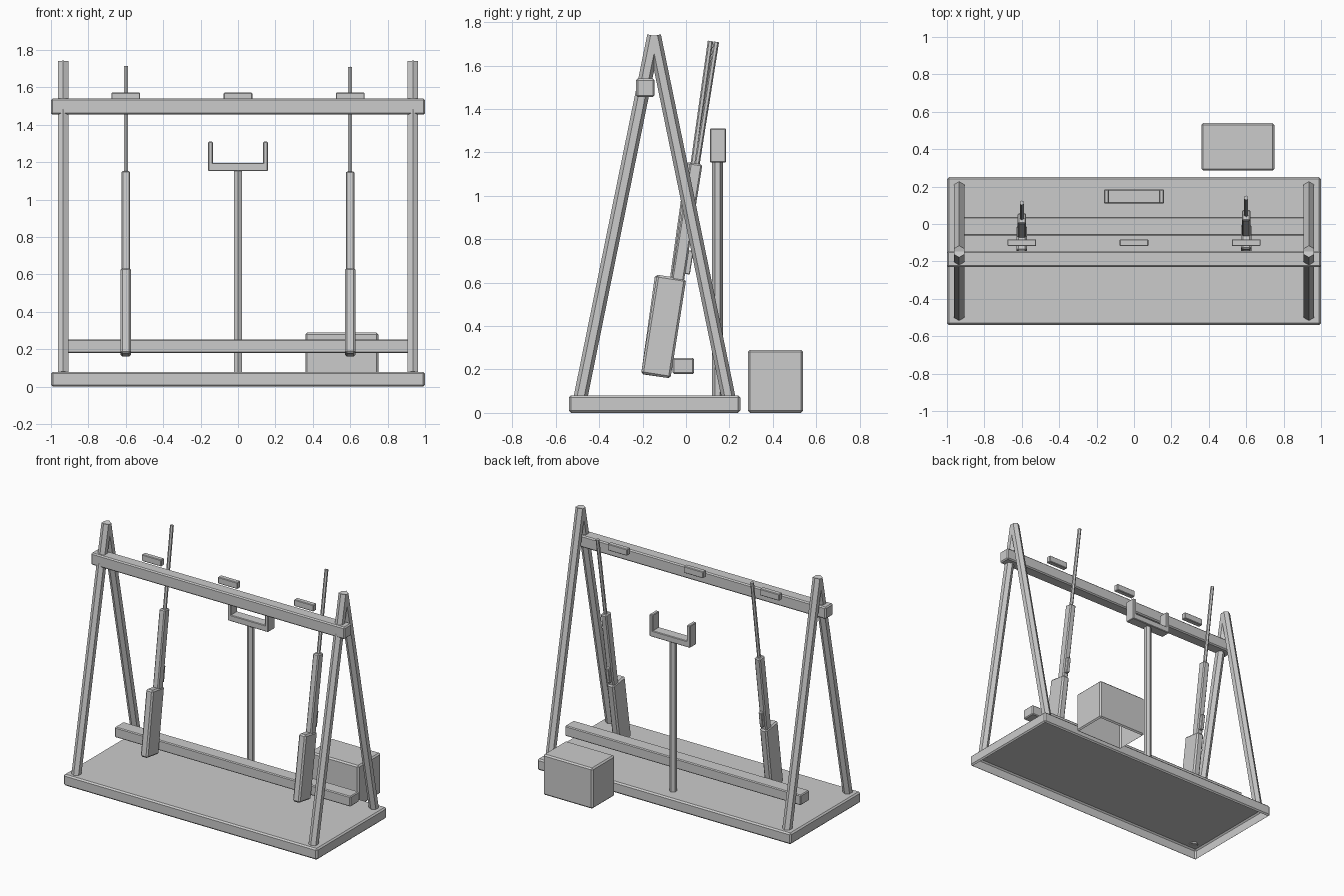
import bpy, bmesh
from math import radians
from mathutils import Vector, Matrix

if "Cube" in bpy.data.objects:
    bpy.data.objects.remove(bpy.data.objects["Cube"])


def finish(bm, name, mat=None):
    if mat:
        bmesh.ops.transform(bm, matrix=mat, verts=bm.verts)
    me = bpy.data.meshes.new(name)
    bm.to_mesh(me)
    bm.free()
    ob = bpy.data.objects.new(name, me)
    bpy.context.collection.objects.link(ob)
    return ob


def box(name, x, y, z, bevel=0.006, mat=None, open_bottom=False):
    """Chamfered box from (min, max) ranges."""
    bm = bmesh.new()
    bmesh.ops.create_cube(bm, size=1)
    for v in bm.verts:
        v.co = [r[0] + (c + 0.5) * (r[1] - r[0]) for c, r in zip(v.co, (x, y, z))]
    if bevel:
        bmesh.ops.bevel(bm, geom=bm.edges[:], offset=bevel, segments=1, affect='EDGES')
    if open_bottom:
        bm.normal_update()
        low = [f for f in bm.faces if f.normal.z < -0.99]
        bmesh.ops.delete(bm, geom=low, context='FACES')
    return finish(bm, name, mat)


def rod(name, a, b, r, mat=None):
    """Six-sided rod between two points, one corner facing the front."""
    a, b = Vector(a), Vector(b)
    d = b - a
    bm = bmesh.new()
    bmesh.ops.create_cone(bm, cap_ends=True, segments=6, radius1=r, radius2=r, depth=d.length)
    # keep a corner on the y axis
    corner = max(bm.verts, key=lambda v: v.co.y)
    if corner.co.y < r * 0.99:
        bmesh.ops.rotate(bm, verts=bm.verts, cent=(0, 0, 0), matrix=Matrix.Rotation(radians(30), 3, 'Z'))
    tilt = Vector((0, 0, 1)).rotation_difference(d.normalized()).to_matrix().to_4x4()
    bmesh.ops.transform(bm, matrix=Matrix.Translation((a + b) / 2) @ tilt, verts=bm.verts)
    return finish(bm, name, mat)


# Base tray and crate, both open underneath
box("base", (-1, 1), (-0.54, 0.25), (0, 0.08), 0.01, open_bottom=True)
box("crate", (0.36, 0.75), (0.285, 0.54), (0, 0.29), 0.01, open_bottom=True)

# A-frame legs
for side, x in (("left", -0.935), ("right", 0.935)):
    rod(f"front_leg_{side}", (x, -0.485, 0.075), (x, -0.147, 1.737), 0.032)
    rod(f"back_leg_{side}", (x, 0.195, 0.075), (x, -0.147, 1.737), 0.032)

# Beams
box("top_beam", (-1, 1), (-0.23, -0.145), (1.455, 1.54), 0.008)
box("lower_rail", (-0.93, 0.93), (-0.062, 0.037), (0.18, 0.253), 0.006)

# Rest blocks behind the top beam
for i, x in enumerate((-0.6, 0, 0.6)):
    box(f"rest_block_{i + 1}", (x - 0.077, x + 0.077), (-0.118, -0.082), (1.525, 1.572), 0.004)

# Centre post with forked cradle
rod("stand_post", (0, 0.145, 0.075), (0, 0.145, 1.16), 0.025)
box("cradle_bar", (-0.16, 0.16), (0.11, 0.184), (1.153, 1.197), 0.004)
for side, x in (("left", -0.147), ("right", 0.147)):
    box(f"cradle_prong_{side}", (x - 0.013, x + 0.013), (0.11, 0.184), (1.18, 1.31), 0.004)

# Leaning long guns, the right one tilted slightly more
for side, x, tilt in (("left", -0.6, 8), ("right", 0.6, 9)):
    m = Matrix.Translation((x, -0.104, 0.17)) @ Matrix.Rotation(radians(-tilt), 4, 'X')
    box(f"stock_{side}", (-0.028, 0.028), (-0.103, 0.034), (-0.006, 0.456), 0.01, m)
    box(f"forend_{side}", (-0.023, 0.023), (-0.033, 0.025), (0.44, 0.99), 0.007, m)
    box(f"trigger_guard_{side}", (-0.012, 0.012), (0.02, 0.047), (0.48, 0.59), 0.003, m)
    rod(f"barrel_{side}", (0, 0, 0.98), (0, 0, 1.558), 0.0125, m)
